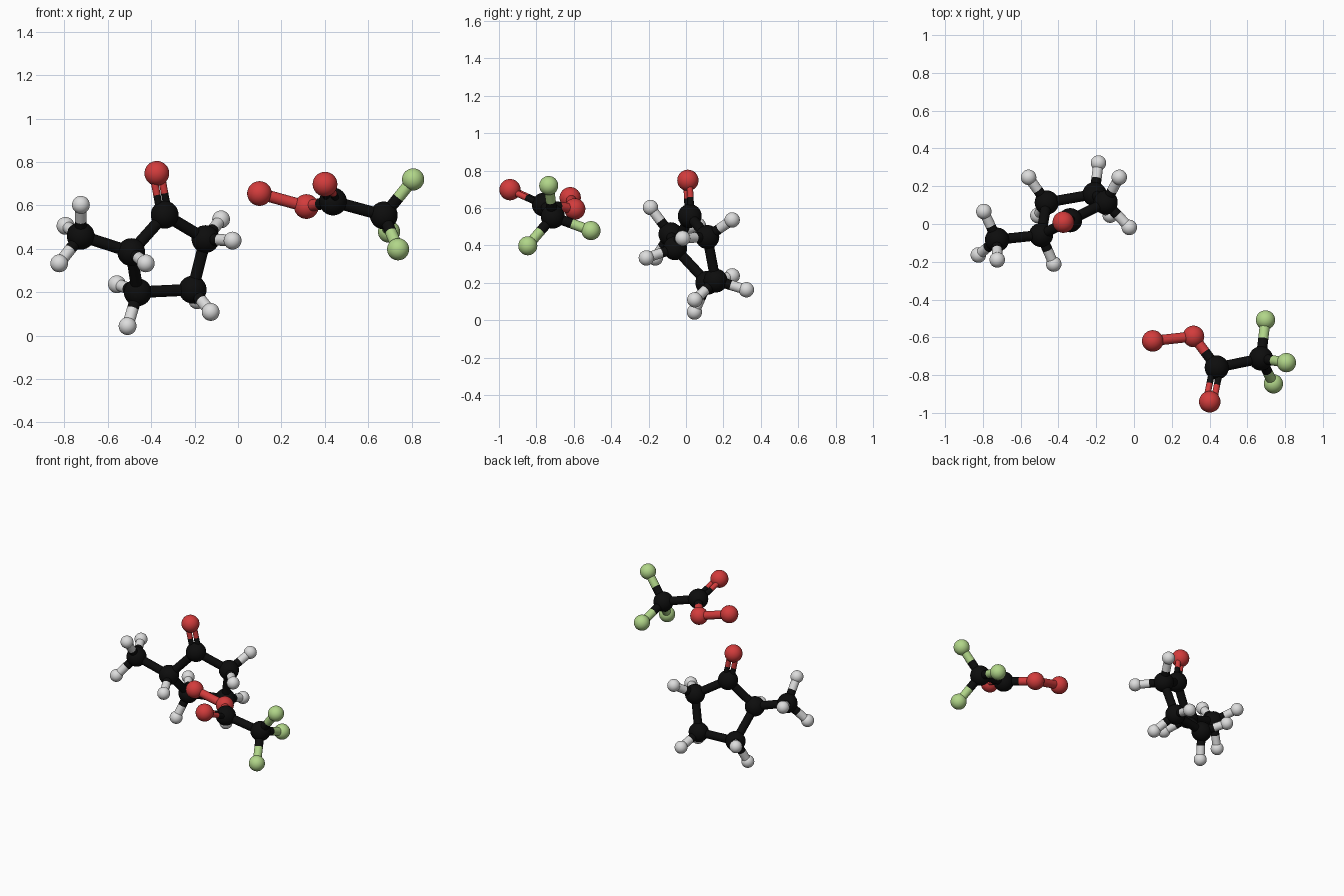
import bpy
from mathutils import Vector

cube = bpy.data.objects.get("Cube")
if cube:
    bpy.data.objects.remove(cube, do_unlink=True)


def material(name, rgb):
    m = bpy.data.materials.new(name)
    m.use_nodes = True
    m.diffuse_color = (*rgb, 1)
    m.node_tree.nodes["Principled BSDF"].inputs["Base Color"].default_value = (*rgb, 1)
    return m


# Each element has a colour and a ball radius
BALL_STYLE = {
    "carbon": (material("black", (0.004, 0.004, 0.004)), 0.064),
    "hydrogen": (material("light_grey", (0.72, 0.72, 0.72)), 0.041),
    "oxygen": (material("red", (0.65, 0.045, 0.045)), 0.057),
    "fluorine": (material("pale_green", (0.44, 0.67, 0.25)), 0.051),
}
STICK_RADIUS = 0.027
THIN_RADIUS = 0.017
THIN_OFFSET = 0.02
atoms = {}


def finish(name, mat):
    obj = bpy.context.object
    obj.name = name
    obj.data.materials.append(mat)
    bpy.ops.object.shade_smooth_by_angle()
    return obj


def ball(name, element, x, y, z):
    mat, radius = BALL_STYLE[element]
    bpy.ops.mesh.primitive_uv_sphere_add(segments=32, ring_count=16, radius=radius,
                                         location=(x, y, z))
    finish(name, mat)
    atoms[name] = (Vector((x, y, z)), element)


def rod(name, start, end, radius, mat):
    axis = end - start
    bpy.ops.mesh.primitive_cylinder_add(vertices=24, radius=radius, depth=axis.length,
                                        location=(start + end) / 2,
                                        rotation=axis.to_track_quat("Z", "Y").to_euler())
    finish(name, mat)


# A stick is split at its middle, each half taking the colour of its ball
def stick(a, b, radius=STICK_RADIUS, shift=Vector(), tag=""):
    (pa, ea), (pb, eb) = atoms[a], atoms[b]
    mid = (pa + pb) / 2 + shift
    if ea == eb:
        rod(f"stick_{a}_to_{b}{tag}", pa + shift, pb + shift, radius, BALL_STYLE[ea][0])
    else:
        rod(f"stick_{a}_half_to_{b}{tag}", pa + shift, mid, radius, BALL_STYLE[ea][0])
        rod(f"stick_{b}_half_to_{a}{tag}", mid, pb + shift, radius, BALL_STYLE[eb][0])


# Two thin sticks side by side, lying in the plane shared with a neighbour
def double_stick(a, b, neighbour):
    axis = (atoms[b][0] - atoms[a][0]).normalized()
    side = atoms[neighbour][0] - atoms[a][0]
    side = (side - axis * side.dot(axis)).normalized() * THIN_OFFSET
    stick(a, b, THIN_RADIUS, side, "_first")
    stick(a, b, THIN_RADIUS, -side, "_second")


# Ring molecule
ball("ring_top", "carbon", -0.338, 0.02, 0.557)
ball("ring_left", "carbon", -0.492, -0.058, 0.385)
ball("ring_low_left", "carbon", -0.462, 0.114, 0.2)
ball("ring_low_right", "carbon", -0.209, 0.158, 0.212)
ball("ring_right", "carbon", -0.15, 0.114, 0.445)
ball("side_arm", "carbon", -0.725, -0.083, 0.46)
ball("ring_oxygen", "oxygen", -0.374, 0.01, 0.748)

# Chain molecule
ball("chain_centre", "carbon", 0.438, -0.76, 0.618)
ball("chain_end", "carbon", 0.672, -0.712, 0.554)
ball("chain_link", "oxygen", 0.315, -0.595, 0.595)
ball("chain_tip", "oxygen", 0.099, -0.619, 0.655)
ball("chain_oxygen", "oxygen", 0.401, -0.941, 0.698)

ring = ["ring_top", "ring_left", "ring_low_left", "ring_low_right", "ring_right"]
for a, b in zip(ring, ring[1:] + ring[:1]):
    stick(a, b)
stick("ring_left", "side_arm")
for a, b in (("chain_centre", "chain_end"), ("chain_centre", "chain_link"),
             ("chain_link", "chain_tip")):
    stick(a, b)
double_stick("ring_top", "ring_oxygen", "ring_left")
double_stick("chain_centre", "chain_oxygen", "chain_end")

# Small outer balls, listed under the ball that carries them
OUTER = {
    "side_arm": [(-0.724, -0.19, 0.603), (-0.824, -0.164, 0.333), (-0.795, 0.066, 0.506)],
    "ring_left": [(-0.425, -0.212, 0.333)],
    "ring_low_left": [(-0.509, 0.045, 0.044), (-0.558, 0.247, 0.237)],
    "ring_low_right": [(-0.126, 0.047, 0.109), (-0.188, 0.323, 0.163)],
    "ring_right": [(-0.078, 0.247, 0.536), (-0.025, -0.018, 0.438)],
    "chain_end": [(0.807, -0.734, 0.72), (0.738, -0.846, 0.398), (0.696, -0.508, 0.479)],
}
for parent, points in OUTER.items():
    element = "fluorine" if parent == "chain_end" else "hydrogen"
    for i, point in enumerate(points, 1):
        name = f"{parent}_{element}_{i}"
        ball(name, element, *point)
        stick(parent, name)
